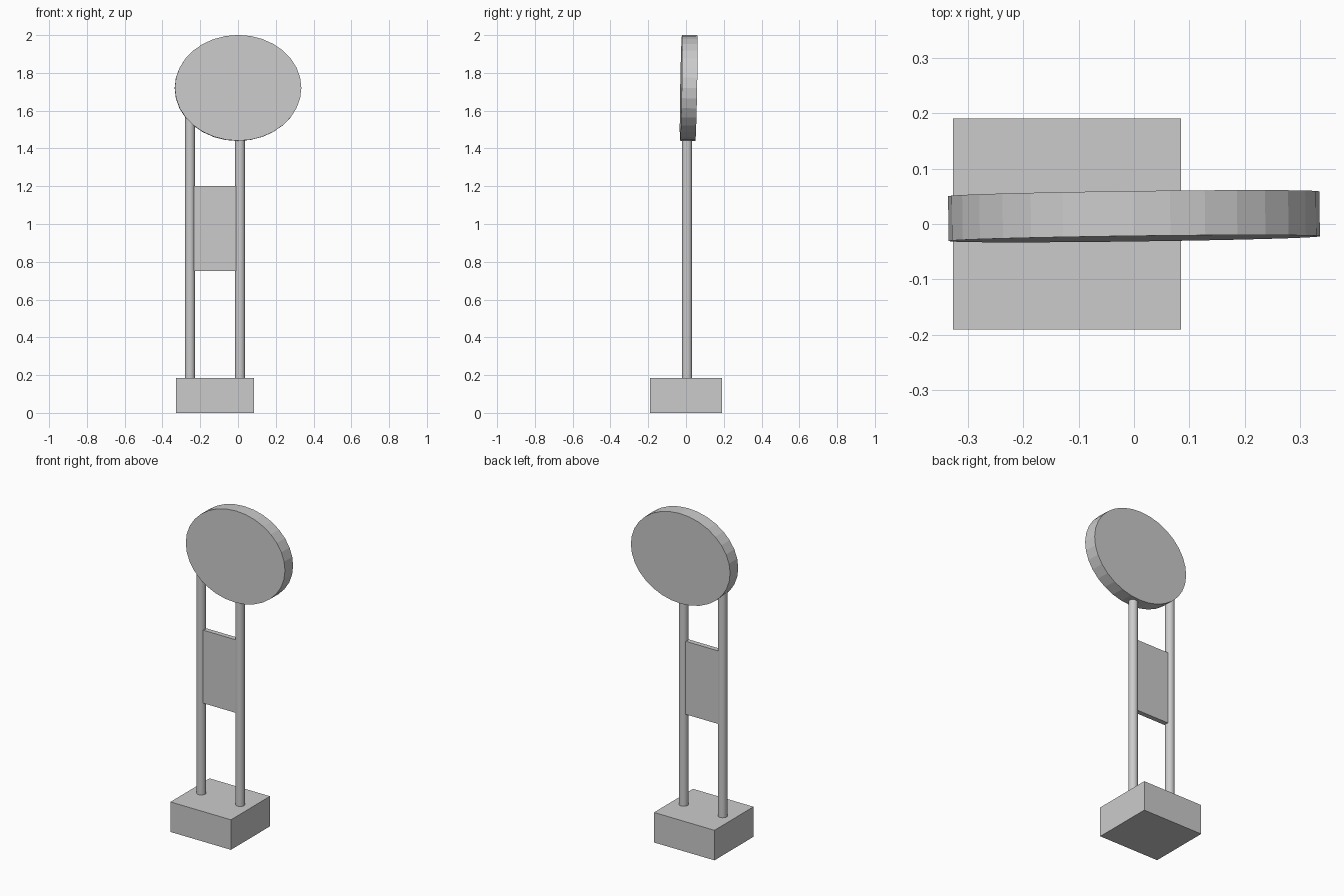
import bpy
from math import pi

if "Cube" in bpy.data.objects:
    bpy.data.objects.remove(bpy.data.objects["Cube"])


def box(name, lo, hi):
    bpy.ops.mesh.primitive_cube_add(size=1, location=[(a + b) / 2 for a, b in zip(lo, hi)])
    ob = bpy.context.object
    ob.name = name
    ob.scale = [b - a for a, b in zip(lo, hi)]
    bpy.ops.object.transform_apply(location=False, rotation=False)
    return ob


# Block base
box("base", (-0.327, -0.19, 0), (0.085, 0.19, 0.185))

# Two round posts running from the base up into the disc
for name, x in (("left_post", -0.254), ("right_post", 0.011)):
    bpy.ops.mesh.primitive_cylinder_add(vertices=32, radius=0.027, depth=1.44,
                                        location=(x, 0.006, 0.18 + 0.72))
    post = bpy.context.object
    post.name = name
    bpy.ops.object.shade_smooth_by_angle()

# Small plate between the posts
box("lower_plate", (-0.24, -0.01, 0.75), (0.0, 0.02, 1.2))

# Oval sign disc, very slightly turned and leaned back
bpy.ops.mesh.primitive_cylinder_add(vertices=32, radius=1, depth=1, location=(0, 0.014, 1.72))
disc = bpy.context.object
disc.name = "oval_sign"
disc.scale = (0.335, 0.28, 0.081)
disc.rotation_euler = (pi / 2 - 0.018, 0, 0.013)
bpy.ops.object.transform_apply(location=False)
